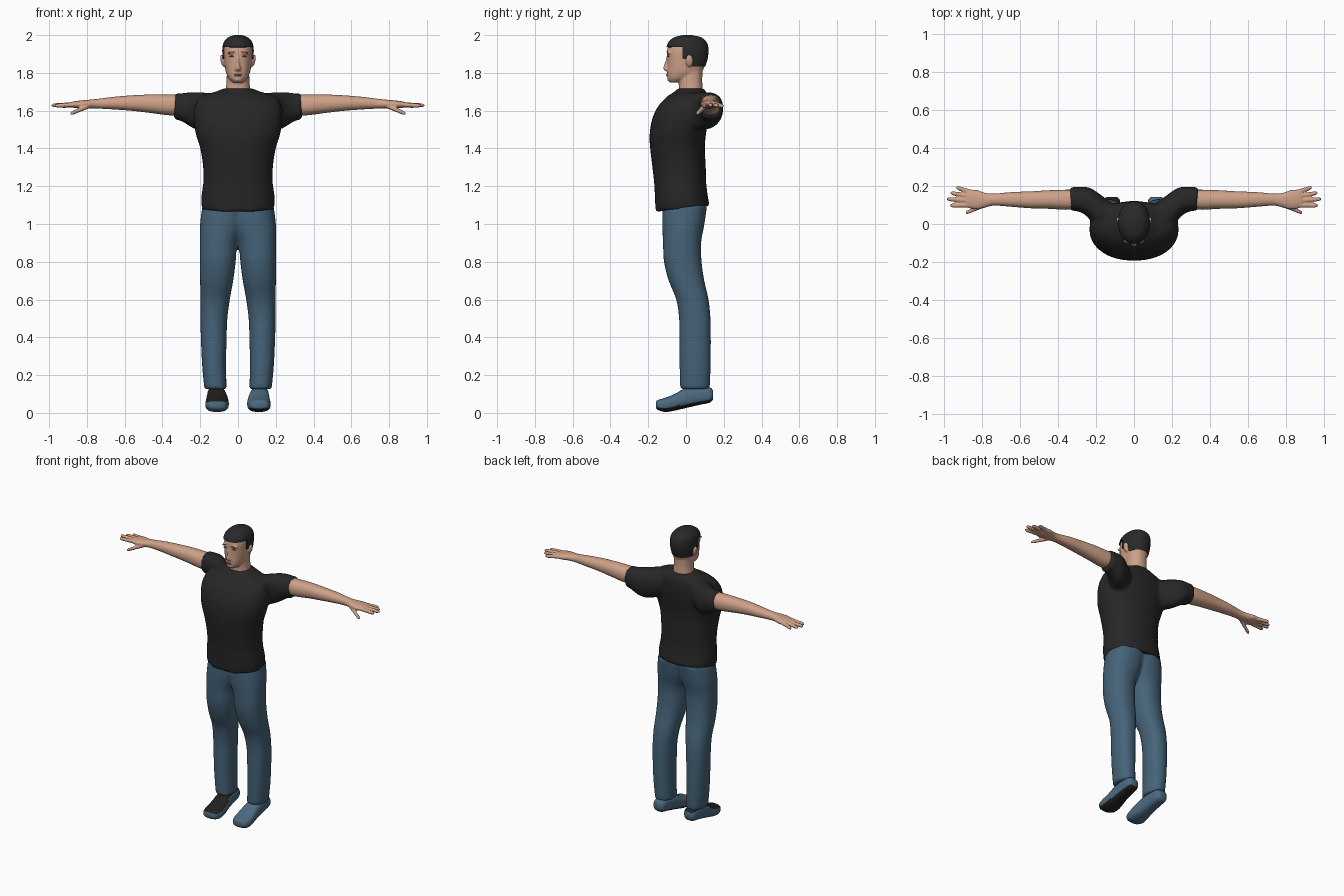
import bpy, bmesh, math
from mathutils import Matrix, Vector

if "Cube" in bpy.data.objects:
    bpy.data.objects.remove(bpy.data.objects["Cube"], do_unlink=True)


def material(name, rgb):
    mat = bpy.data.materials.new(name)
    mat.use_nodes = True
    mat.diffuse_color = (*rgb, 1)
    for node in mat.node_tree.nodes:
        if node.type == "BSDF_PRINCIPLED":
            node.inputs["Base Color"].default_value = (*rgb, 1)
            node.inputs["Roughness"].default_value = 0.8
    return mat


SKIN = material("skin", (.62, .36, .25))
SHIRT = material("shirt black", (.02, .02, .02))
HAIR = material("hair black", (.022, .022, .024))
DENIM = material("denim blue", (.06, .125, .19))
SHOE = material("shoe blue", (.07, .145, .22))
SOLE = material("sole black", (.015, .015, .016))
LIP = material("lip rose", (.4, .18, .14))
BROW = material("brow brown", (.2, .1, .07))


def catmull(a, b, c, d, t):
    return (2 * b + (c - a) * t + (2 * a - 5 * b + 4 * c - d) * t * t
            + (3 * b - a - 3 * c + d) * t ** 3) / 2


def loft(bm, axis, rows, sides=32, steps=4, power=2.2):
    """Skin superellipse sections (t, u0, u1, v0, v1) along an axis."""
    dense = []
    for i in range(len(rows) - 1):
        four = [rows[max(0, min(len(rows) - 1, i + k))] for k in (-1, 0, 1, 2)]
        dense += [[catmull(*vals, s / steps) for vals in zip(*four)] for s in range(steps)]
    dense.append(rows[-1])
    rings = []
    for t, u0, u1, v0, v1 in dense:
        ring = []
        for k in range(sides):
            a = math.tau * k / sides
            c, s = math.cos(a), math.sin(a)
            u = (u0 + u1) / 2 + (u1 - u0) / 2 * math.copysign(abs(c) ** (2 / power), c)
            v = (v0 + v1) / 2 + (v1 - v0) / 2 * math.copysign(abs(s) ** (2 / power), s)
            ring.append(bm.verts.new({"X": (t, u, v), "Y": (u, t, v), "Z": (u, v, t)}[axis]))
        rings.append(ring)
    for low, high in zip(rings, rings[1:]):
        for k in range(sides):
            j = (k + 1) % sides
            bm.faces.new((low[k], low[j], high[j], high[k]))
    bm.faces.new(rings[0])
    bm.faces.new(rings[-1])


def symmetric(rows):
    return [(t, -w, w, front, back) for t, w, front, back in rows]


def ball(bm, centre, radii, turn=0):
    m = Matrix.Translation(centre) @ Matrix.Rotation(turn, 4, "Y") @ Matrix.Diagonal((*radii, 1))
    bmesh.ops.create_uvsphere(bm, u_segments=16, v_segments=10, radius=1, matrix=m)


def mirror(bm):
    copy = bmesh.ops.duplicate(bm, geom=bm.verts[:] + bm.edges[:] + bm.faces[:])
    for v in copy["geom"]:
        if isinstance(v, bmesh.types.BMVert):
            v.co.x *= -1


def finish(name, bm, mats, voxel=0, smooth=0, shell=0):
    """Turn a bmesh into a smooth object, fusing overlapping lofts if asked."""
    bmesh.ops.recalc_face_normals(bm, faces=bm.faces)
    mesh = bpy.data.meshes.new(name)
    bm.to_mesh(mesh)
    bm.free()
    for mat in mats:
        mesh.materials.append(mat)
    obj = bpy.data.objects.new(name, mesh)
    bpy.context.collection.objects.link(obj)
    bpy.ops.object.select_all(action="DESELECT")
    obj.select_set(True)
    bpy.context.view_layer.objects.active = obj
    if voxel:
        mod = obj.modifiers.new("fuse", "REMESH")
        mod.mode = "VOXEL"
        mod.voxel_size = voxel
    if smooth:
        mod = obj.modifiers.new("relax", "SMOOTH")
        mod.factor = .5
        mod.iterations = smooth
    if shell:
        mod = obj.modifiers.new("thickness", "SOLIDIFY")
        mod.thickness = shell
        mod.offset = -1
    for mod in list(obj.modifiers):
        bpy.ops.object.modifier_apply(modifier=mod.name)
    bpy.ops.object.shade_smooth_by_angle(angle=math.radians(50))
    return obj


# Shirt: body and sleeves fused
bm = bmesh.new()
loft(bm, "X", [(.1, -.06, .1, 1.53, 1.68), (.17, -.04, .15, 1.5, 1.695),
               (.22, .01, .185, 1.5, 1.698), (.26, .05, .197, 1.52, 1.697),
               (.3, .067, .196, 1.545, 1.692), (.34, .07, .195, 1.553, 1.692)])
mirror(bm)
loft(bm, "Z", symmetric([
    (1.065, .192, -.162, .122), (1.1, .194, -.163, .122), (1.15, .194, -.165, .115),
    (1.22, .184, -.169, .107), (1.3, .185, -.178, .105), (1.4, .2, -.19, .1),
    (1.47, .222, -.193, .105), (1.55, .235, -.181, .117), (1.62, .23, -.15, .12),
    (1.675, .2, -.1, .115), (1.7, .12, -.06, .105), (1.717, .078, -.045, .098)]))
# Raise the hem toward the back
for v in bm.verts:
    if v.co.z < 1.14:
        v.co.z += .1 * (v.co.y + .16) * (1.14 - v.co.z) / .075
finish("shirt", bm, [SHIRT], voxel=.011, smooth=6)

# Trousers: two legs fused at the hip
bm = bmesh.new()
loft(bm, "Z", [
    (.125, .06, .178, -.032, .126), (.25, .063, .19, -.034, .131),
    (.4, .06, .197, -.035, .132), (.5, .056, .199, -.037, .13),
    (.6, .043, .199, -.052, .12), (.7, .025, .201, -.092, .097),
    (.8, .012, .202, -.117, .083), (.9, .002, .202, -.122, .08),
    (1, -.04, .201, -.126, .098), (1.1, -.06, .188, -.126, .112)])
mirror(bm)
finish("trousers", bm, [DENIM], voxel=.011, smooth=5)

# Shoes with dark undersides, toes pointing down
bm = bmesh.new()
loft(bm, "Y", [
    (-.16, .09, .135, .03, .055), (-.15, .065, .16, .016, .068),
    (-.11, .05, .173, .005, .08), (-.06, .05, .17, .012, .1),
    (0, .06, .165, .026, .132), (.07, .068, .162, .042, .14),
    (.125, .075, .158, .054, .135), (.143, .09, .145, .07, .12)], power=2.6)
mirror(bm)
bmesh.ops.recalc_face_normals(bm, faces=bm.faces)
for f in bm.faces:
    f.material_index = 1 if f.normal.z < -.45 else 0
finish("shoes", bm, [SHOE, SOLE])

# Arms with hands and fingers
bm = bmesh.new()
loft(bm, "X", [
    (.29, .08, .18, 1.58, 1.685), (.36, .075, .181, 1.575, 1.685),
    (.45, .08, .178, 1.586, 1.686), (.55, .083, .172, 1.598, 1.682),
    (.65, .091, .168, 1.606, 1.674), (.74, .097, .16, 1.611, 1.663),
    (.79, .085, .166, 1.612, 1.658), (.83, .077, .18, 1.612, 1.654),
    (.865, .082, .18, 1.614, 1.65), (.885, .09, .17, 1.62, 1.645)], sides=24)
finger_ends = [
    ((.85, .165, 1.632), (.938, .193, 1.624)),
    ((.86, .145, 1.633), (.968, .164, 1.626)),
    ((.86, .123, 1.633), (.987, .132, 1.628)),
    ((.86, .1, 1.632), (.97, .097, 1.626)),
    ((.79, .1, 1.625), (.888, .058, 1.583)),
]
for start, end in finger_ends:
    rows = []
    for f, r in ((0, .014), (.5, .012), (.85, .011), (1, .006)):
        x, y, z = Vector(start).lerp(Vector(end), f)
        rows.append((x, y - r, y + r, z - r, z + r))
    loft(bm, "X", rows, sides=12, power=2)
mirror(bm)
finish("arms_and_hands", bm, [SKIN], voxel=.005, smooth=2)

# Head, neck, nose and ears fused
head_rows = [
    (1.75, .026, -.086, -.03), (1.77, .048, -.097, .03), (1.8, .063, -.1, .08),
    (1.84, .071, -.099, .1), (1.88, .075, -.1, .11), (1.92, .076, -.1, .112),
    (1.955, .068, -.088, .102), (1.98, .045, -.058, .073), (1.992, .012, -.01, .025)]
bm = bmesh.new()
loft(bm, "Z", symmetric(head_rows))
loft(bm, "Z", symmetric([(1.66, .075, -.05, .095), (1.72, .064, -.038, .088),
                         (1.77, .06, -.04, .086), (1.84, .06, -.03, .09)]))
loft(bm, "Z", symmetric([(1.807, .01, -.1, -.07), (1.815, .018, -.115, -.07),
                         (1.828, .014, -.121, -.07), (1.86, .008, -.11, -.07),
                         (1.9, .009, -.1, -.07)]), sides=16)
ball(bm, (0, -.085, 1.768), (.022, .015, .016))
for side in (-1, 1):
    ball(bm, (side * .082, .018, 1.865), (.01, .02, .033), side * .2)
    ball(bm, (side * .03, -.088, 1.906), (.026, .016, .008))
finish("head", bm, [SKIN], voxel=.005, smooth=2)

# Face details: eyes, brows and lips
bm = bmesh.new()
for side in (-1, 1):
    ball(bm, (side * .033, -.093, 1.887), (.012, .005, .004))
    ball(bm, (side * .034, -.1, 1.91), (.018, .004, .003), side * .1)
finish("eyes_and_brows", bm, [BROW])
bm = bmesh.new()
ball(bm, (0, -.1, 1.791), (.021, .005, .004))
ball(bm, (0, -.099, 1.784), (.018, .005, .004))
finish("lips", bm, [LIP])

# Hair: a shell over the skull, trimmed along the hairline
bm = bmesh.new()
loft(bm, "Z", symmetric([(t + .008, w + .007, a - .005, b + .007)
                         for t, w, a, b in head_rows]), sides=64, steps=8)


def hairless(face):
    c = face.calc_center_median()
    line = 1.938
    if c.y > -.015:
        line = 1.875
    if c.y > .03:
        line = 1.835
    return c.z < line


bmesh.ops.delete(bm, geom=[f for f in bm.faces if hairless(f)], context="FACES")
finish("hair", bm, [HAIR], shell=.011)
